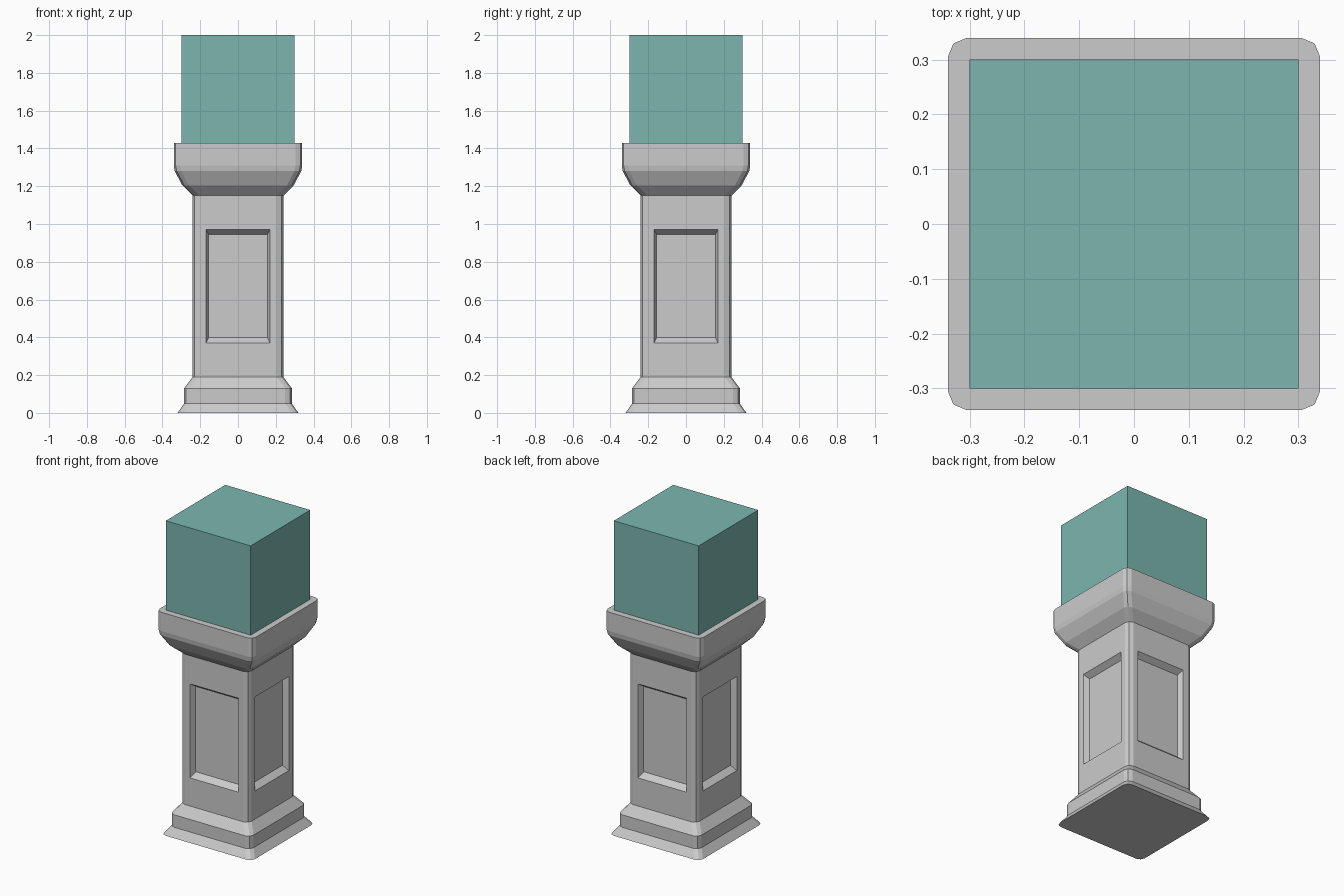
import bpy, bmesh, math
from mathutils import Matrix, Vector

if "Cube" in bpy.data.objects:
    bpy.data.objects.remove(bpy.data.objects["Cube"])


def rounded_square(half, radius=0.035, segments=2):
    """Corner-rounded square outline, counter-clockwise."""
    pts = []
    for corner in range(4):
        a0 = corner * math.pi / 2
        c = half - radius
        cx = c if corner in (0, 3) else -c
        cy = c if corner in (0, 1) else -c
        for s in range(segments + 1):
            a = a0 + s * math.pi / 2 / segments
            pts.append((cx + radius * math.cos(a), cy + radius * math.sin(a)))
    return pts


def finish(name, bm):
    bmesh.ops.recalc_face_normals(bm, faces=bm.faces)
    mesh = bpy.data.meshes.new(name)
    bm.to_mesh(mesh)
    bm.free()
    obj = bpy.data.objects.new(name, mesh)
    bpy.context.collection.objects.link(obj)
    return obj


# Pedestal: base mouldings, shaft and flared cap as (half width, height)
profile = [(0.32, 0), (0.285, 0.05), (0.285, 0.13), (0.24, 0.19),
           (0.24, 1.15), (0.295, 1.205), (0.335, 1.28), (0.34, 1.31), (0.34, 1.43)]
SHAFT = 3
bm = bmesh.new()
rings = [[bm.verts.new((x, y, z)) for x, y in rounded_square(h)] for h, z in profile]
panels = []
for i, (lo, hi) in enumerate(zip(rings, rings[1:])):
    n = len(lo)
    for j in range(n):
        k = (j + 1) % n
        f = bm.faces.new((lo[j], lo[k], hi[k], hi[j]))
        if i == SHAFT and j % 3 == 2:
            panels.append(f)
bm.faces.new(rings[0][::-1])
bm.faces.new(rings[-1])
bm.normal_update()


def place_panel(face, half, z0, z1, dist):
    """Move an inset face to an exact rectangle at a distance from the axis."""
    nrm = face.normal.copy()
    side = Vector((0, 0, 1)).cross(nrm)
    mid = face.calc_center_median().z
    moves = [(v, half if v.co.dot(side) > 0 else -half, z1 if v.co.z > mid else z0)
             for v in face.verts]
    for v, s, z in moves:
        v.co = nrm * dist + side * s + Vector((0, 0, z))


# Recessed panels on all four shaft sides
for rect in ((0.17, 0.37, 0.97, 0.24), (0.155, 0.40, 0.945, 0.205)):
    bmesh.ops.inset_individual(bm, faces=panels, thickness=0.01)
    for f in panels:
        place_panel(f, *rect)
    bm.normal_update()
finish("pedestal", bm)

# Coloured block seated on the cap
bm = bmesh.new()
bmesh.ops.create_cube(bm, size=1, matrix=Matrix.Translation((0, 0, 1.7)) @ Matrix.Scale(0.6, 4))
block = finish("top_block", bm)
mat = bpy.data.materials.new("teal")
mat.diffuse_color = (0.2, 0.47, 0.43, 1)
mat.use_nodes = True
mat.node_tree.nodes["Principled BSDF"].inputs["Base Color"].default_value = mat.diffuse_color
block.data.materials.append(mat)
